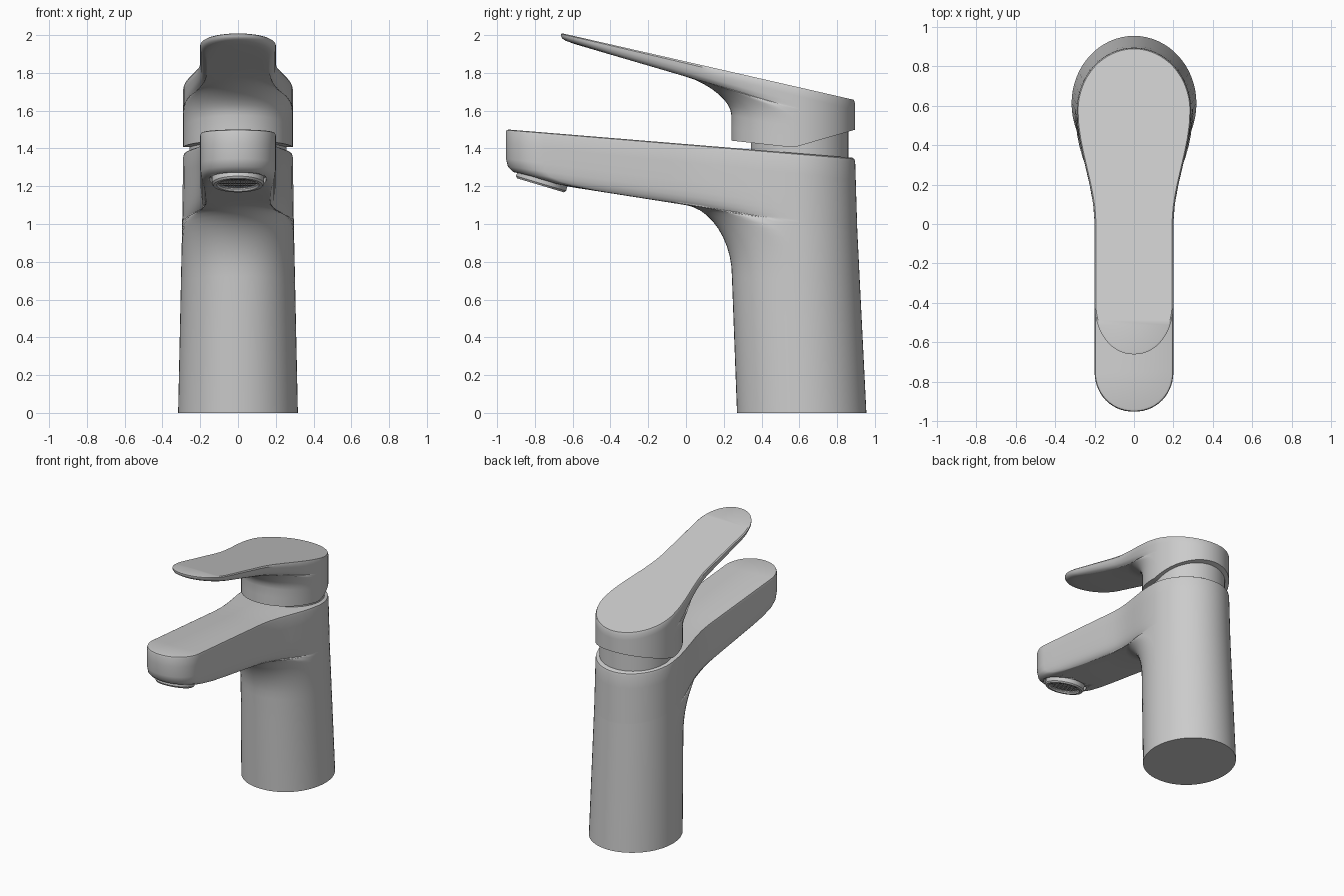
import bpy, bmesh
from math import sin, cos, pi, hypot

if "Cube" in bpy.data.objects:
    bpy.data.objects.remove(bpy.data.objects["Cube"])


def lerp(a, b, t):
    return a + (b - a) * t


def finish(name, bm, angle=0.6):
    bmesh.ops.remove_doubles(bm, verts=bm.verts, dist=1e-4)
    bmesh.ops.dissolve_degenerate(bm, edges=bm.edges, dist=1e-5)
    bmesh.ops.recalc_face_normals(bm, faces=bm.faces)
    me = bpy.data.meshes.new(name)
    bm.to_mesh(me)
    bm.free()
    ob = bpy.data.objects.new(name, me)
    bpy.context.collection.objects.link(ob)
    bpy.ops.object.select_all(action='DESELECT')
    ob.select_set(True)
    bpy.context.view_layer.objects.active = ob
    bpy.ops.object.shade_smooth_by_angle(angle=angle)
    return ob


def half_outline(yf, arm, yc, rx, ry, f, hw):
    """Front-to-back half of a plan outline: round (f=0) to keyhole (f=1)."""
    length = lerp(yc - yf, arm, f)

    def width(y):
        q = min(1, max(0, y / yc))
        return lerp(rx, hw + (rx - hw) * q * q * (3 - 2 * q), f)
    pts = []
    for i in range(14):
        a = pi / 2 * i / 14
        y = yf + length * (1 - cos(a))
        pts.append((width(y) * sin(a) ** 0.95, y))
    for i in range(14):
        y = lerp(yf + length, yc, i / 14)
        pts.append((width(y), y))
    for i in range(17):
        a = pi / 2 * i / 16
        pts.append((rx * cos(a), yc + ry * sin(a)))
    return pts


def loft(name, rings, low, mid, top):
    """rings: (t, outline arguments); t 0..1 is low->mid, 1..2 is mid->top."""
    bm = bmesh.new()
    loops = []
    for t, args in rings:
        half = half_outline(*args)
        pts = half + [(-x, y) for x, y in half[-2:0:-1]]
        loop = []
        for x, y in pts:
            z = lerp(low(y), mid(y), t) if t <= 1 else lerp(mid(y), top(y), t - 1)
            loop.append(bm.verts.new((x, y, z)))
        loops.append(loop)
    n = len(loops[0])
    for a, b in zip(loops, loops[1:]):
        for i in range(n):
            j = (i + 1) % n
            bm.faces.new((a[i], a[j], b[j], b[i]))
    for loop in (loops[0], loops[-1]):
        for i in range(n // 2):
            ids = dict.fromkeys((i, i + 1, n - i - 1, (n - i) % n))
            bm.faces.new([loop[k] for k in ids])
    return finish(name, bm)


def lathe(name, profile, loc, tilt=0, seg=48):
    """Closed (r, z) profile turned about its own z axis."""
    bm = bmesh.new()
    rows = [[bm.verts.new((r * cos(2 * pi * i / seg), r * sin(2 * pi * i / seg), z))
             for r, z in profile] for i in range(seg)]
    m = len(profile)
    for i in range(seg):
        a, b = rows[i], rows[(i + 1) % seg]
        for k in range(m):
            bm.faces.new((a[k], a[(k + 1) % m], b[(k + 1) % m], b[k]))
    ob = finish(name, bm)
    ob.location = loc
    ob.rotation_euler.x = tilt
    return ob


# Body: leaning column that sweeps into the spout
rings = []
for u in (0, 0.25, 0.5, 0.68):
    yc = lerp(0.612, 0.575, u / 1.25)
    rings.append((u, (lerp(0.27, 0.243, u / 0.68), 0.2, yc,
                      lerp(0.317, 0.29, u / 1.25), lerp(0.343, 0.32, u / 1.25), 0, 0.17)))
for i in range(1, 11):
    a = pi / 2 * i / 10
    u = 0.68 + 0.32 * sin(a)
    k = u / 1.25
    rings.append((u, (0.243 * cos(a), 0.2, lerp(0.612, 0.575, k), lerp(0.317, 0.29, k),
                      lerp(0.343, 0.32, k), 1 - cos(a), 0.17)))
for s, yf, hw in ((.005, -.2, .17), (.01, -.4, .17), (.015, -.6, .172), (.035, -.75, .178),
                  (.08, -.85, .187), (.15, -.915, .194), (.24, -.943, .198),
                  (.4, -.953, .2), (.7, -.953, .2), (.94, -.953, .2)):
    k = lerp(.8, 1, s)
    rings.append((1 + s, (yf, .2, lerp(.612, .575, k), lerp(.317, .29, k),
                          lerp(.343, .32, k), 1, hw)))
rings.append((1.985, (-.949, .196, .575, .286, .316, 1, .196)))
rings.append((2, (-.938, .188, .575, .276, .306, 1, .187)))
body = loft("spout_body", rings, lambda y: 0, lambda y: 1.1 - .15 * y,
            lambda y: 1.423 - .082 * y)

# Handle: round cap with a rising lever
rings = [(u, (.24, .25, .575, .29, .32, 0, .17)) for u in (0, .25, .5)]
for i in range(1, 9):
    a = pi / 2 * i / 8
    rings.append((.5 + .5 * sin(a), (.24 * cos(a), .25, .575, .29, .32, 1 - cos(a), .165)))
for s, yf, hw in ((.01, -.2, .165), (.02, -.4, .165), (.04, -.58, .168), (.12, -.635, .18),
                  (.3, -.655, .192), (.6, -.662, .199), (.88, -.662, .2)):
    rings.append((1 + s, (yf, .25, .575, .29, .32, 1, hw)))
rings.append((2, (-.652, .245, .575, .284, .314, 1, .193)))
loft("lever_handle", rings,
     lambda y: 1.405 + (.11 * (.57 - y) if y < .57 else .29 * (y - .57)),
     lambda y: 1.78 - .29 * y, lambda y: 1.86 - .228 * y)

# Neck between body and handle
lathe("neck", [(0, 1.3), (.258, 1.3), (.258, 1.53), (0, 1.53)], (0, .602, 0))

# Aerator recess, ring and mesh under the spout tip
spot, tilt = (0, -.765, 1.222), -.29
cutter = lathe("aerator_cutter", [(0, -.1), (.152, -.1), (.152, .04), (0, .04)], spot, tilt)
cutter.hide_render = True
cutter.hide_viewport = True
cut = body.modifiers.new("recess", 'BOOLEAN')
cut.operation = 'DIFFERENCE'
cut.solver = 'EXACT'
cut.object = cutter
lathe("aerator_ring", [(.105, .045), (.105, -.008), (.112, -.018), (.13, -.018),
                       (.138, -.008), (.138, .045)], spot, tilt)

bm = bmesh.new()
bmesh.ops.create_grid(bm, x_segments=18, y_segments=18, size=.115)
bmesh.ops.delete(bm, geom=[v for v in bm.verts if hypot(v.co.x, v.co.y) > .115],
                 context='VERTS')
mesh = finish("aerator_mesh", bm)
mesh.location = spot
mesh.rotation_euler.x = tilt
wire = mesh.modifiers.new("wires", 'WIREFRAME')
wire.thickness = .006
